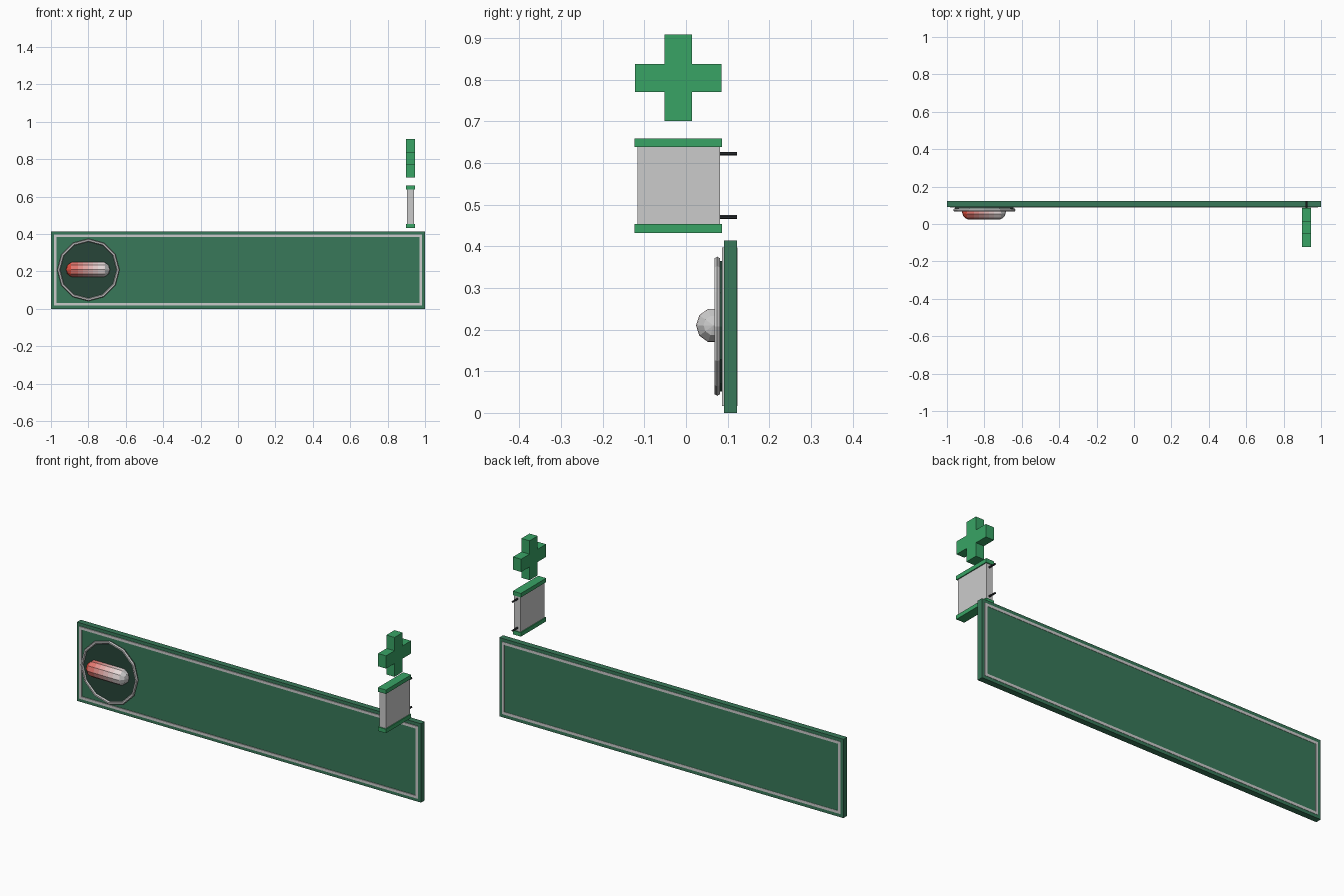
import bpy, bmesh
from math import sin, cos, pi, radians
from mathutils import Matrix

if "Cube" in bpy.data.objects:
    bpy.data.objects.remove(bpy.data.objects["Cube"])


def mat(name, r, g, b):
    m = bpy.data.materials.new(name)
    m.diffuse_color = (r, g, b, 1)
    m.use_nodes = True
    m.node_tree.nodes["Principled BSDF"].inputs["Base Color"].default_value = m.diffuse_color
    return m


BOARD = mat("board_green", 0.04, 0.19, 0.10)
GREEN = mat("bright_green", 0.04, 0.37, 0.13)
DARK = mat("dark_green", 0.02, 0.06, 0.04)
BLACK = mat("black_metal", 0.03, 0.035, 0.04)


def finish(name, bm, *mats):
    bmesh.ops.recalc_face_normals(bm, faces=bm.faces)
    me = bpy.data.meshes.new(name)
    bm.to_mesh(me)
    bm.free()
    for m in mats:
        me.materials.append(m)
    ob = bpy.data.objects.new(name, me)
    bpy.context.collection.objects.link(ob)
    return ob


def add_box(bm, x0, x1, y0, y1, z0, z1):
    m = Matrix.Translation(((x0 + x1) / 2, (y0 + y1) / 2, (z0 + z1) / 2))
    bmesh.ops.create_cube(bm, size=1, matrix=m @ Matrix.Diagonal((x1 - x0, y1 - y0, z1 - z0, 1)))


def box(name, dims, *mats):
    bm = bmesh.new()
    add_box(bm, *dims)
    return finish(name, bm, *mats)


def prism(name, radius, depth, sides, loc, axis_y, m):
    bm = bmesh.new()
    rot = Matrix.Rotation(radians(90), 4, 'X')
    spin = Matrix.Rotation(axis_y, 4, 'Z')
    bmesh.ops.create_cone(bm, cap_ends=True, segments=sides, radius1=radius, radius2=radius,
                          depth=depth, matrix=Matrix.Translation(loc) @ rot @ spin)
    return finish(name, bm, m)


# Long sign board
box("sign_board", (-1, 1, 0.091, 0.122, 0, 0.414), BOARD)

# Thin border frame on both faces of the board
bm = bmesh.new()
X, Z0, Z1, W = 0.984, 0.017, 0.397, 0.014
for y0, y1 in ((0.087, 0.092), (0.121, 0.1235)):
    loops = []
    for y in (y0, y1):
        for d in (0, W):
            loops.append([bm.verts.new((sx * (X - d), y, z)) for sx, z in
                          ((-1, Z0 + d), (1, Z0 + d), (1, Z1 - d), (-1, Z1 - d))])
    fo, fi, bo, bi = loops
    for a, b in ((fo, fi), (fi, bi), (bi, bo), (bo, fo)):
        for i in range(4):
            j = (i + 1) % 4
            bm.faces.new((a[i], a[j], b[j], b[i]))
finish("board_border", bm)

# Round emblem: dark disc and twelve-sided ring
CX, CZ = -0.80, 0.208
prism("emblem_disc", 0.157, 0.015, 12, (CX, 0.0835, CZ), 0, DARK)
bm = bmesh.new()
rings = []
for i in range(12):
    a = 2 * pi * i / 12
    ring = []
    for k in range(6):
        b = 2 * pi * k / 6
        r = 0.159 + 0.008 * cos(b)
        ring.append(bm.verts.new((CX + r * cos(a), 0.075 + 0.008 * sin(b), CZ + r * sin(a))))
    rings.append(ring)
for i in range(12):
    p, q = rings[i], rings[(i + 1) % 12]
    for k in range(6):
        bm.faces.new((p[k], q[k], q[(k + 1) % 6], p[(k + 1) % 6]))
finish("emblem_ring", bm)

# Capsule fading from red to grey
N, BANDS = 10, 8
fade = [mat("capsule_fade_%d" % i, 0.75 + 0.05 * t, 0.08 + 0.72 * t, 0.05 + 0.75 * t)
        for i, t in enumerate([i / (BANDS - 1) for i in range(BANDS)])]
x0, x1, R = -0.92, -0.684, 0.042
profile = [(x0 + 0.007, 0.024), (x0 + 0.026, 0.040)]
profile += [(x0 + 0.036 + (x1 - x0 - 0.072) * i / 6, R) for i in range(7)]
profile += [(x1 - 0.026, 0.040), (x1 - 0.007, 0.024)]
bm = bmesh.new()
rows = [[bm.verts.new((x, 0.066 + r * cos(2 * pi * k / N), 0.21 + r * sin(2 * pi * k / N)))
         for k in range(N)] for x, r in profile]
for a, b in zip(rows, rows[1:]):
    for k in range(N):
        bm.faces.new((a[k], a[(k + 1) % N], b[(k + 1) % N], b[k]))
for x, row in ((x0, rows[0]), (x1, rows[-1])):
    tip = bm.verts.new((x, 0.066, 0.21))
    for k in range(N):
        bm.faces.new((tip, row[k], row[(k + 1) % N]))
for f in bm.faces:
    t = (f.calc_center_median().x - x0) / (x1 - x0)
    f.material_index = min(BANDS - 1, int(t * BANDS))
finish("capsule", bm, *fade)

# Projecting light box with green end caps and wall brackets
box("light_box", (0.904, 0.941, -0.117, 0.082, 0.445, 0.645))
for name, z in (("lower_cap", 0.432), ("upper_cap", 0.638)):
    box("light_box_" + name, (0.899, 0.946, -0.1235, 0.087, z, z + 0.021), GREEN)
for name, z in (("lower", 0.470), ("upper", 0.622)):
    prism(name + "_bracket", 0.005, 0.045, 8, (0.9225, 0.1, z), pi / 8, BLACK)

# Green cross above the light box
cy, cz, arm, half = -0.0185, 0.8045, 0.1035, 0.0335
corners = []
for i in range(4):
    c, s = round(cos(i * pi / 2)), round(sin(i * pi / 2))
    for u, v in ((arm, -half), (arm, half), (half, half)):
        corners.append((cy + u * c - v * s, cz + u * s + v * c))
bm = bmesh.new()
face = bm.faces.new([bm.verts.new((0.899, y, z)) for y, z in corners])
ext = bmesh.ops.extrude_face_region(bm, geom=[face])
bmesh.ops.translate(bm, vec=(0.047, 0, 0),
                    verts=[v for v in ext["geom"] if isinstance(v, bmesh.types.BMVert)])
finish("green_cross", bm, GREEN)
